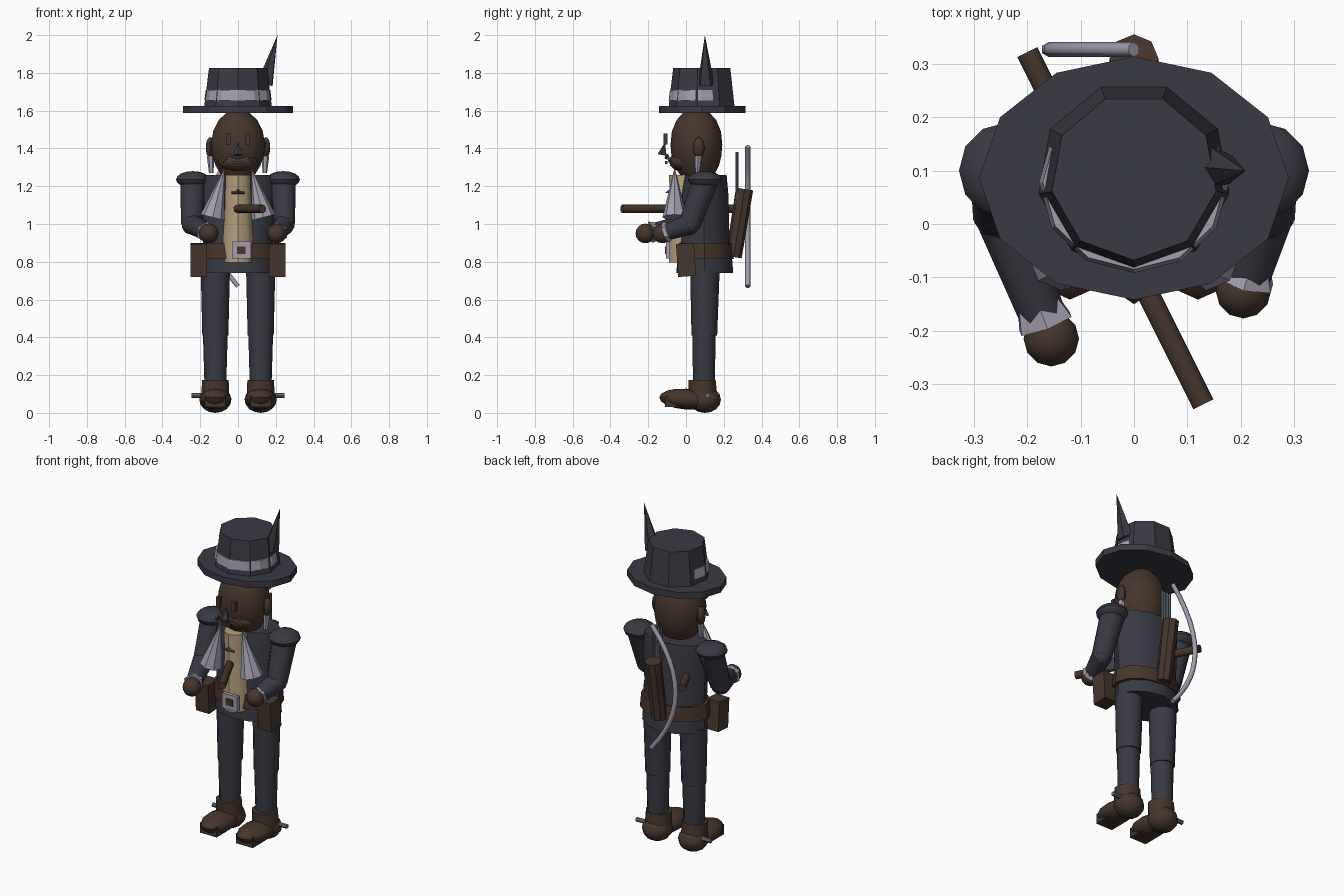
import bpy, bmesh, math
from mathutils import Vector, Matrix

if "Cube" in bpy.data.objects:
    bpy.data.objects.remove(bpy.data.objects["Cube"])


def material(name, rgb):
    m = bpy.data.materials.new(name)
    m.diffuse_color = (*rgb, 1)
    m.use_nodes = True
    m.node_tree.nodes["Principled BSDF"].inputs["Base Color"].default_value = m.diffuse_color
    return m


NAVY = material("navy cloth", (0.042, 0.042, 0.058))
BROWN = material("brown leather", (0.062, 0.037, 0.026))
TAN = material("tan shirt", (0.50, 0.37, 0.22))
PALE = material("pale lilac", (0.36, 0.34, 0.42))
STEEL = material("steel", (0.13, 0.17, 0.19))


def finish(name, bm, mat, smooth=True):
    bmesh.ops.recalc_face_normals(bm, faces=bm.faces[:])
    me = bpy.data.meshes.new(name)
    bm.to_mesh(me)
    bm.free()
    me.materials.append(mat)
    ob = bpy.data.objects.new(name, me)
    bpy.context.collection.objects.link(ob)
    if smooth:
        bpy.ops.object.select_all(action='DESELECT')
        ob.select_set(True)
        bpy.context.view_layer.objects.active = ob
        bpy.ops.object.shade_smooth_by_angle(angle=math.radians(38))
    return ob


def loft(name, rings, n, mat, smooth=True, phase=-90):
    """Capped stack of horizontal ellipses: (z, cx, cy, rx, ry)."""
    bm = bmesh.new()
    loops = []
    for z, cx, cy, rx, ry in rings:
        angles = [math.radians(phase + 360 * i / n) for i in range(n)]
        loops.append([bm.verts.new((cx + rx * math.cos(a), cy + ry * math.sin(a), z))
                      for a in angles])
    for a, b in zip(loops, loops[1:]):
        for i in range(n):
            j = (i + 1) % n
            bm.faces.new((a[i], a[j], b[j], b[i]))
    bm.faces.new(loops[0])
    bm.faces.new(loops[-1])
    return finish(name, bm, mat, smooth)


def rod(name, p0, p1, r0, r1, n, mat, smooth=True):
    """Tapered cylinder or cone between two points."""
    p0, p1 = Vector(p0), Vector(p1)
    d = p1 - p0
    mtx = Matrix.Translation((p0 + p1) / 2) @ d.to_track_quat('Z', 'Y').to_matrix().to_4x4()
    bm = bmesh.new()
    bmesh.ops.create_cone(bm, cap_ends=True, segments=n, radius1=r0, radius2=r1,
                          depth=d.length, matrix=mtx)
    return finish(name, bm, mat, smooth)


def ball(name, c, r, mat, u=12, v=8, tilt=0):
    mtx = Matrix.Translation(c) @ Matrix.Rotation(tilt, 4, 'X') @ Matrix.Diagonal((*r, 1))
    bm = bmesh.new()
    bmesh.ops.create_uvsphere(bm, u_segments=u, v_segments=v, radius=1, matrix=mtx)
    return finish(name, bm, mat)


def box(name, c, size, mat, tilt=0):
    mtx = Matrix.Translation(c) @ Matrix.Rotation(tilt, 4, 'X') @ Matrix.Diagonal((*size, 1))
    bm = bmesh.new()
    bmesh.ops.create_cube(bm, size=1, matrix=mtx)
    return finish(name, bm, mat, False)


def tube(name, pts, r, mat):
    """Round bar swept along a path."""
    cu = bpy.data.curves.new(name, 'CURVE')
    cu.dimensions = '3D'
    cu.bevel_depth = r
    cu.bevel_resolution = 1
    cu.use_fill_caps = True
    sp = cu.splines.new('POLY')
    sp.points.add(len(pts) - 1)
    for p, co in zip(sp.points, pts):
        p.co = (*co, 1)
    cu.materials.append(mat)
    ob = bpy.data.objects.new(name, cu)
    bpy.context.collection.objects.link(ob)


# Hat
loft("hat_brim", [(1.587, 0, .086, .29, .228), (1.625, 0, .086, .29, .228)], 12, NAVY, False)
loft("hat_crown", [(1.62, 0, .088, .182, .18), (1.825, 0, .088, .156, .156)], 9, NAVY, False)
loft("hat_band", [(1.655, 0, .078, .178, .17), (1.71, 0, .078, .171, .163)], 12, PALE, False)
rod("hat_feather", (.145, .105, 1.74), (.209, .1, 2.0), .046, 0, 5, NAVY, False)

# Head and face
loft("head", [(1.25, 0, .06, .085, .085), (1.31, 0, .055, .122, .12), (1.36, 0, .055, .14, .132),
              (1.42, 0, .055, .147, .137), (1.49, 0, .055, .135, .13), (1.55, 0, .055, .105, .105),
              (1.6, 0, .055, .05, .06)], 14, BROWN)
ball("jaw", (0, -.005, 1.33), (.11, .085, .055), BROWN)
rod("nose", (0, -.125, 1.365), (0, -.11, 1.435), .026, 0, 5, NAVY, False)
tube("moustache", [(-.085, -.085, 1.33), (-.05, -.1, 1.365), (0, -.105, 1.35),
                   (.05, -.1, 1.365), (.085, -.085, 1.33)], .008, BROWN)
box("mouth", (0, -.105, 1.325), (.06, .012, .015), BROWN)
for s in (-1, 1):
    box("eye", (s * .052, -.108, 1.45), (.024, .022, .06), BROWN)
    ball("ear", (s * .148, .068, 1.405), (.024, .03, .055), BROWN, 10, 6)
    rod("earring", (s * .145, .065, 1.36), (s * .142, .06, 1.27), .02, .012, 6, PALE)

# Coat, shirt and lapels
loft("coat", [(.74, 0, .1, .195, .15), (.83, 0, .098, .19, .145), (.92, 0, .095, .185, .135),
              (1.15, 0, .095, .2, .13), (1.26, 0, .1, .19, .115)], 12, NAVY)
loft("shirt", [(.795, 0, -.005, .075, .085), (.9, 0, 0, .085, .085),
               (1.1, 0, 0, .072, .085), (1.26, 0, 0, .07, .09)], 10, TAN)
box("neck", (0, .05, 1.25), (.13, .13, .06), BROWN)
rod("shirt_tie", (-.035, -.087, 1.165), (.035, -.087, 1.165), .006, .006, 4, NAVY, False)
rod("shirt_tie_knot", (0, -.087, 1.165), (0, -.087, 1.185), .022, 0, 4, NAVY, False)
for s in (-1, 1):
    rod("lapel", (s * .135, -.06, 1.035), (s * .07, -.06, 1.3), .065, 0, 8, PALE)

# Belt with buckle and pouches
loft("belt", [(.815, 0, .098, .212, .155), (.9, 0, .098, .205, .148)], 12, BROWN)
box("buckle_plate", (.018, -.095, .862), (.1, .02, .09), PALE)
box("buckle_centre", (.018, -.106, .862), (.045, .008, .04), BROWN)
for s in (-1, 1):
    box("belt_pouch", (s * .207, 0, .81), (.088, .095, .175), BROWN, math.radians(4))

# Arms: the two hands reach different points
for s, hand in ((-1, (-.155, -.215, .95)), (1, (.205, -.125, .95))):
    hand = Vector(hand)
    elbow = Vector((s * .245, .02, 1.0))
    wrist = elbow.lerp(hand, .85)
    ball("shoulder_puff", (s * .24, .1, 1.235), (.088, .09, .045), NAVY)
    rod("upper_arm", (s * .238, .1, 1.22), elbow, .07, .058, 10, NAVY)
    ball("elbow", elbow, (.057, .057, .057), NAVY, 10, 6)
    rod("forearm", elbow, wrist, .057, .045, 10, NAVY)
    rod("cuff", elbow.lerp(hand, .6), elbow.lerp(hand, .88), .035, .058, 6, PALE, False)
    ball("hand", hand, (.052, .052, .052), BROWN)

# Staff running through the body
rod("staff", (.13, -.338, 1.08), (-.2, .322, 1.08), .022, .022, 10, BROWN)

# Quiver, arrows and bow on the back
rod("quiver", (0, .252, .825), (0, .31, 1.185), .043, .046, 8, BROWN)
for x in (-.027, -.009, .009, .027):
    rod("arrow", (x, .27, 1.0), (x, .27, 1.38), .007, .007, 6, STEEL)
bow_arc = []
for i in range(13):
    t = -1 + i / 6
    bow_arc.append((-.16 * (1 - t * t), .327, 1.04 + .37 * t))
tube("bow", bow_arc, .014, PALE)

# Legs and boots
for s in (-1, 1):
    x = s * .12
    loft("thigh", [(.41, x, .097, .069, .068), (.75, x, .1, .077, .078)], 12, NAVY)
    loft("shin", [(.16, x, .095, .058, .058), (.43, x, .095, .066, .062)], 12, NAVY)
    loft("boot_cuff", [(.09, x, .09, .078, .075), (.175, x, .085, .074, .072)], 10, BROWN)
    ball("boot_heel", (x, .1, .07), (.085, .085, .07), BROWN)
    ball("boot_foot", (x, .0, .073), (.085, .142, .055), BROWN, 12, 8, math.radians(-4))
    box("boot_toe", (x, -.06, .06), (.11, .1, .06), BROWN)
    rod("spur", (s * .17, .115, .093), (s * .247, .115, .093), .013, .013, 8, STEEL)
